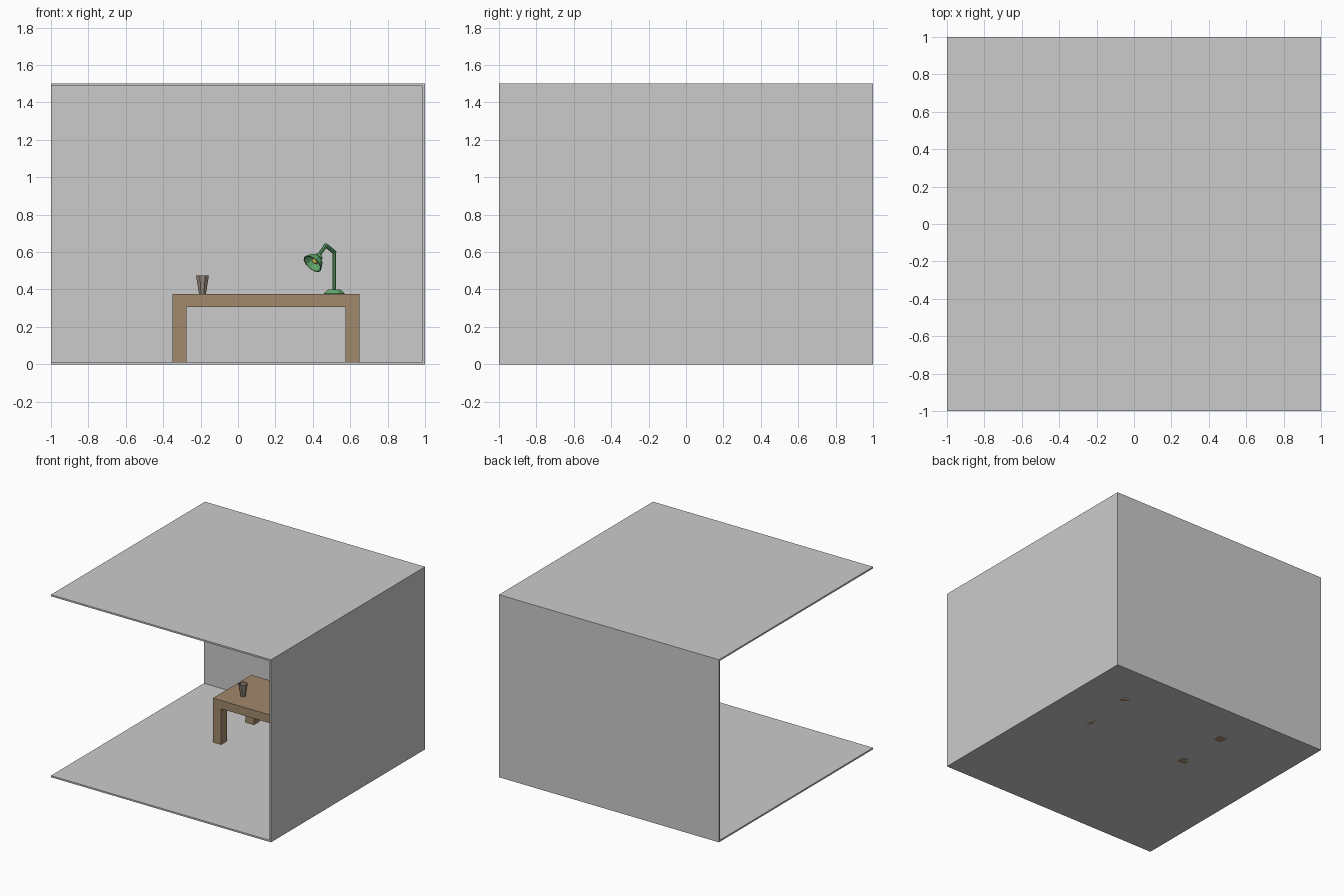
import bpy, bmesh, math
from mathutils import Vector

if "Cube" in bpy.data.objects:
    bpy.data.objects.remove(bpy.data.objects["Cube"])


def material(name, rgb):
    m = bpy.data.materials.new(name)
    m.diffuse_color = (*rgb, 1)
    m.use_nodes = True
    m.node_tree.nodes["Principled BSDF"].inputs["Base Color"].default_value = m.diffuse_color
    return m


WOOD = material("wood", (0.36, 0.25, 0.15))
CLAY = material("clay", (0.32, 0.26, 0.21))
GREEN = material("green_paint", (0.12, 0.40, 0.15))
YELLOW = material("bulb_yellow", (0.85, 0.60, 0.10))


def finish(name, bm, mat=None, origin=(0, 0, 0)):
    bmesh.ops.recalc_face_normals(bm, faces=bm.faces)
    mesh = bpy.data.meshes.new(name)
    bm.to_mesh(mesh)
    bm.free()
    ob = bpy.data.objects.new(name, mesh)
    ob.location = origin
    bpy.context.collection.objects.link(ob)
    if mat:
        mesh.materials.append(mat)
    return ob


def box_bm(lo, hi):
    bm = bmesh.new()
    bmesh.ops.create_cube(bm, size=1)
    for v in bm.verts:
        v.co = Vector([(a + b) / 2 + c * (b - a) for a, b, c in zip(lo, hi, v.co)])
    return bm


def lathe(name, profile, sides, origin, axis=(0, 0, 1), mat=None):
    """Revolve (radius, height) points around an axis starting at origin."""
    rot = Vector((0, 0, 1)).rotation_difference(Vector(axis).normalized())
    bm = bmesh.new()
    rings = []
    for r, h in profile:
        n = sides if r > 0 else 1
        rings.append([bm.verts.new(rot @ Vector((
            r * math.cos(2 * math.pi * (i + 0.5) / sides),
            r * math.sin(2 * math.pi * (i + 0.5) / sides), h))) for i in range(n)])
    for a, b in zip(rings, rings[1:]):
        for i in range(sides):
            j = (i + 1) % sides
            quad = [a[i % len(a)], a[j % len(a)], b[j % len(b)], b[i % len(b)]]
            bm.faces.new(list(dict.fromkeys(quad)))
    return finish(name, bm, mat, origin)


def rod(name, a, b, radius, sides=8):
    d = Vector(b) - Vector(a)
    return lathe(name, [(0, 0), (radius, 0), (radius, d.length), (0, d.length)],
                 sides, a, d, GREEN)


# Room shell: floor, ceiling, back and right walls; open to the front and left
bm = box_bm((-1, -1, 0), (1, 1, 1.5))
bmesh.ops.delete(bm, geom=[f for f in bm.faces if f.normal.x < -0.5 or f.normal.y < -0.5],
                 context='FACES')
room = finish("room_shell", bm)
up = next(p for p in room.data.polygons if p.center.z > 1.4)
if up.normal.z < 0:
    room.data.flip_normals()
wall = room.modifiers.new("thickness", 'SOLIDIFY')
wall.thickness, wall.offset, wall.use_even_offset = 0.0133, -1, True

# Desk top and four mirrored legs
DESK = (0.15, 0.425, 0)
finish("desk_top", box_bm((-0.5, -0.25, 0.307), (0.5, 0.25, 0.375)), WOOD, DESK)
legs = finish("desk_legs", box_bm((0.425, 0.175, 0), (0.5, 0.25, 0.307)), WOOD, DESK)
mirror = legs.modifiers.new("mirror", 'MIRROR')
mirror.use_axis = (True, True, False)
mirror.use_clip = False

# Hollow tapered cup
lathe("cup", [(0, 0), (0.02, 0), (0.037, 0.1), (0.031, 0.1), (0.016, 0.01), (0, 0.01)],
      8, (-0.19, 0.336, 0.375), mat=CLAY)

# Desk lamp: base, post and two arms in a plane turned towards the front left
PX, PY = 0.515, 0.5


def reach(dx, z):
    return Vector((PX - dx, PY - 0.88 * dx, z))


lathe("lamp_base", [(0, 0), (0.06, 0), (0.06, 0.004), (0.035, 0.025), (0, 0.025)],
      8, (PX, PY, 0.375), mat=GREEN)
rod("lamp_post", (PX, PY, 0.395), (PX, PY, 0.605), 0.01)
rod("lamp_upper_arm", reach(-0.003, 0.597), reach(0.047, 0.637), 0.011)
rod("lamp_lower_arm", reach(0.043, 0.64), reach(0.088, 0.575), 0.010)

# Bell shaped shade, open at the rim, with the bulb inside
AIM = Vector((-0.57, -0.50, -0.65)).normalized()
rim = reach(0.117, 0.537)
top = rim - AIM * 0.065
lathe("lamp_shade", [(0, 0), (0.020, 0), (0.024, 0.016), (0.042, 0.030), (0.058, 0.065),
                     (0.052, 0.065), (0.037, 0.034), (0.018, 0.020), (0, 0.020)],
      12, top, AIM, GREEN)
bulb = [(0.019 * math.sin(math.pi * i / 6), 0.019 * (1 - math.cos(math.pi * i / 6)))
        for i in range(1, 6)]
lathe("lamp_bulb", [(0, 0)] + bulb + [(0, 0.038)], 10, top + AIM * 0.018, AIM, YELLOW)
